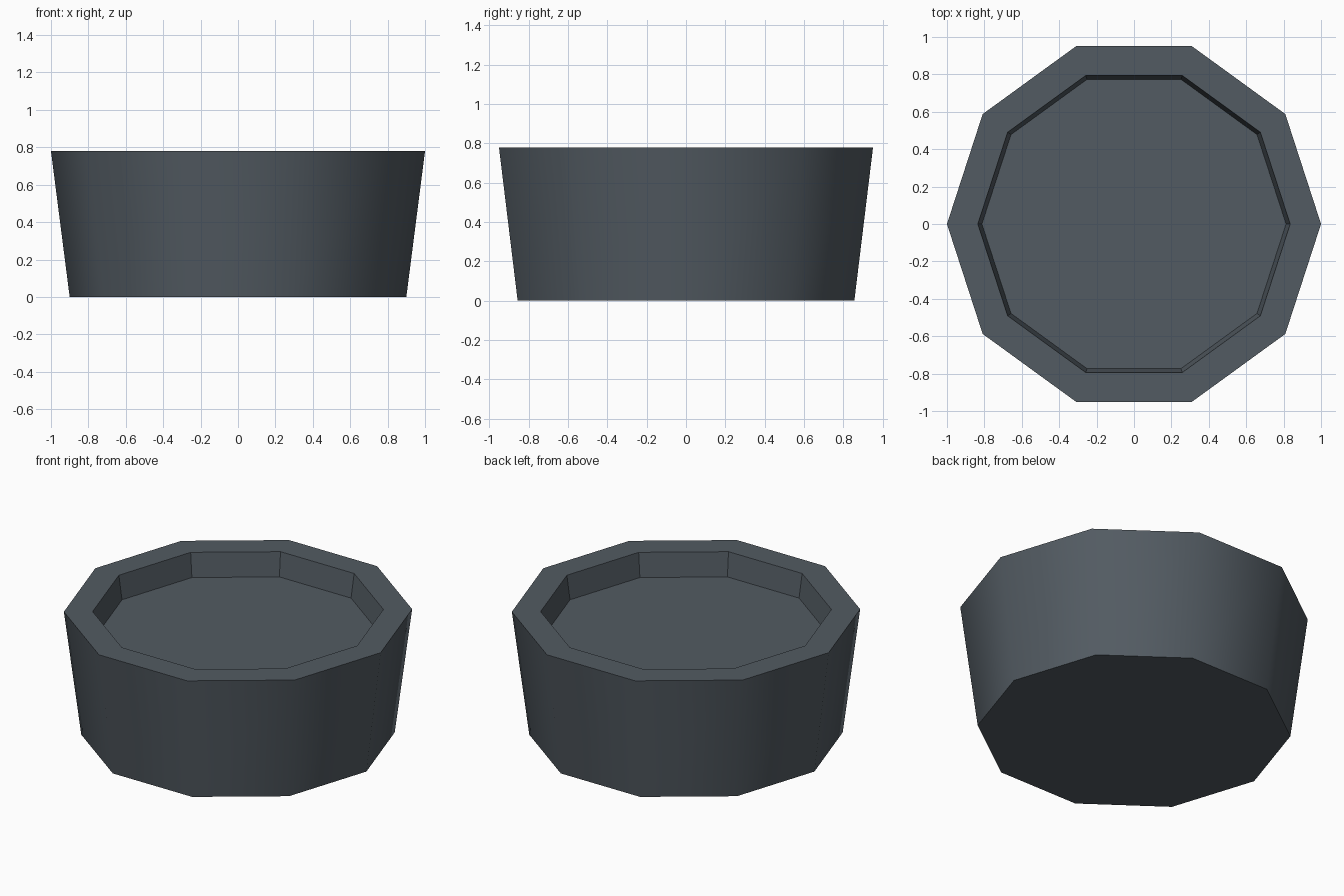
import bpy
import bmesh
from math import cos, sin, tau

cube = bpy.data.objects.get("Cube")
if cube:
    bpy.data.objects.remove(cube, do_unlink=True)

SIDES = 10

# Single slate colour
slate = bpy.data.materials.new("dark_slate")
slate.use_nodes = True
colour = (0.085, 0.104, 0.122, 1)
slate.diffuse_color = colour
slate.node_tree.nodes["Principled BSDF"].inputs["Base Color"].default_value = colour

bm = bmesh.new()


def ring(radius, z):
    return [bm.verts.new((radius * cos(tau * i / SIDES), radius * sin(tau * i / SIDES), z))
            for i in range(SIDES)]


def band(lower, upper, smooth=False):
    for i in range(SIDES):
        j = (i + 1) % SIDES
        face = bm.faces.new((lower[i], lower[j], upper[j], upper[i]))
        face.smooth = smooth


# Tapered body, flat rim and shallow recess
base = ring(0.9, 0)
rim_outer = ring(1.0, 0.78)
rim_inner = ring(0.835, 0.78)
floor = ring(0.813, 0.63)
band(base, rim_outer, smooth=True)
band(rim_outer, rim_inner)
band(rim_inner, floor)
bm.faces.new(floor)
bm.faces.new(base[::-1])

# Only the outer wall shades smoothly; every other edge stays crisp
for edge in bm.edges:
    edge.smooth = all(face.smooth for face in edge.link_faces)

mesh = bpy.data.meshes.new("tapered_bowl")
bm.to_mesh(mesh)
bm.free()
mesh.materials.append(slate)
bowl = bpy.data.objects.new("tapered_bowl", mesh)
bpy.context.collection.objects.link(bowl)
